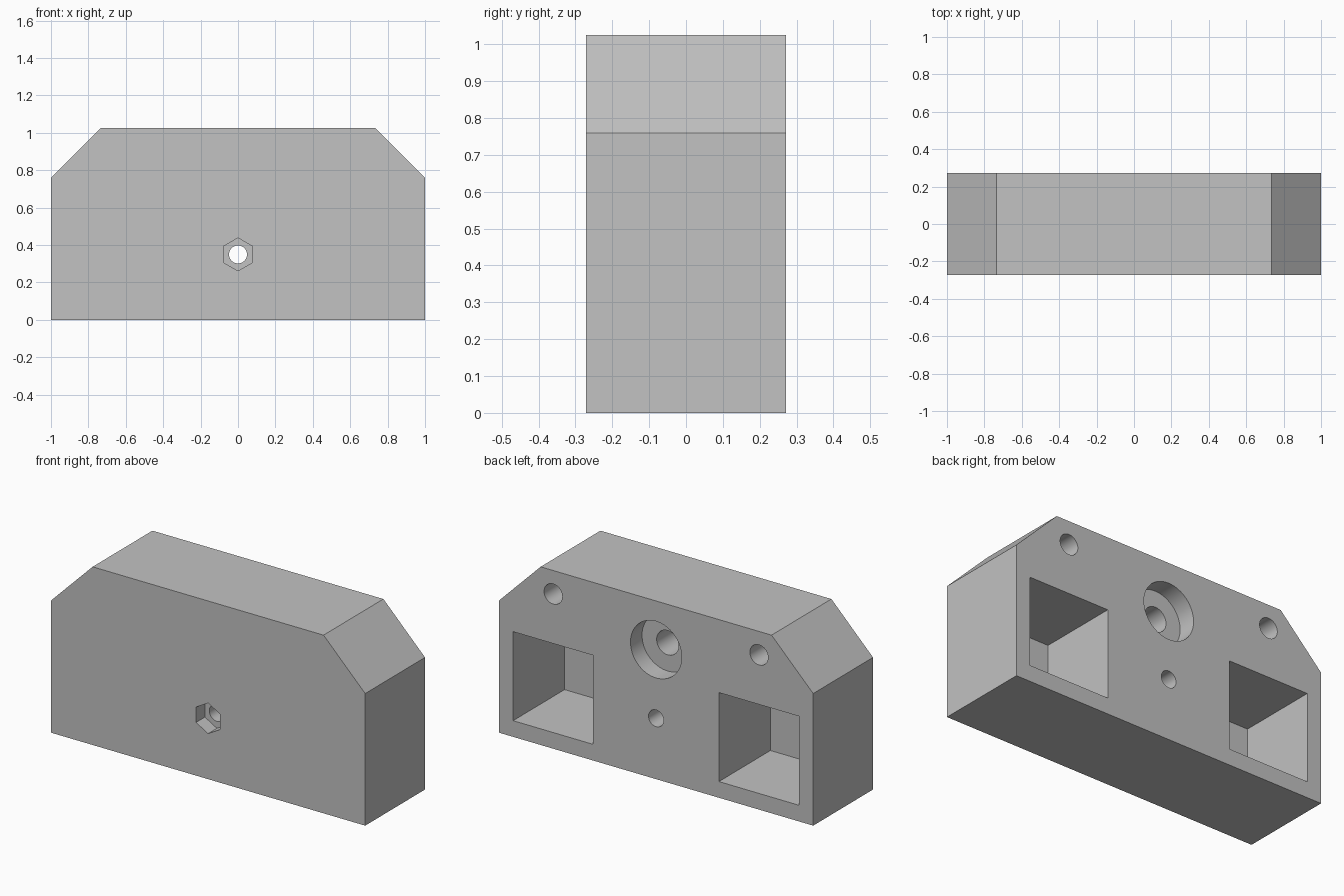
import bpy, bmesh, math
from mathutils import Matrix, Vector

cube = bpy.data.objects.get("Cube")
if cube:
    bpy.data.objects.remove(cube, do_unlink=True)

HALF_DEPTH = 0.272
BACK, FRONT = HALF_DEPTH, -HALF_DEPTH
OVER = 0.05  # how far cutters reach past the surface

grey = bpy.data.materials.new("light grey")
grey.use_nodes = True
colour = (0.54, 0.54, 0.54, 1)
grey.diffuse_color = colour
grey.node_tree.nodes["Principled BSDF"].inputs["Base Color"].default_value = colour


def prism(name, outline, y0, y1):
    """Extrude an (x, z) outline from y0 to y1."""
    bm = bmesh.new()
    face = bm.faces.new([bm.verts.new((x, y0, z)) for x, z in outline])
    extruded = bmesh.ops.extrude_face_region(bm, geom=[face])["geom"]
    verts = [v for v in extruded if isinstance(v, bmesh.types.BMVert)]
    bmesh.ops.translate(bm, verts=verts, vec=(0, y1 - y0, 0))
    bmesh.ops.recalc_face_normals(bm, faces=bm.faces)
    mesh = bpy.data.meshes.new(name)
    bm.to_mesh(mesh)
    bm.free()
    mesh.materials.append(grey)
    obj = bpy.data.objects.new(name, mesh)
    bpy.context.collection.objects.link(obj)
    return obj


def ring(x, z, radius, sides):
    """Regular polygon outline with a corner pointing up."""
    step = math.tau / sides
    return [(x + radius * math.sin(i * step), z + radius * math.cos(i * step))
            for i in range(sides)]


def rectangle(x0, x1, z0, z1):
    return [(x0, z0), (x1, z0), (x1, z1), (x0, z1)]


# Block with two chamfered top corners
half = [(1, 0), (1, 0.76), (0.735, 1.025)]
block = prism("block", half + [(-x, z) for x, z in reversed(half)], FRONT, BACK)


def cut(name, outline, y0, y1):
    cutter = prism(name, outline, y0, y1)
    cutter.hide_render = True
    mod = block.modifiers.new(name, "BOOLEAN")
    mod.operation = "DIFFERENCE"
    mod.solver = "EXACT"
    mod.object = cutter
    bpy.context.view_layer.objects.active = block
    bpy.ops.object.modifier_apply(modifier=mod.name)
    bpy.data.objects.remove(cutter, do_unlink=True)


# Square pockets and screw holes, mirrored on the back
for side in (-1, 1):
    cut("pocket", rectangle(*sorted((side * 0.4, side * 0.91)), 0.093, 0.605),
        BACK - 0.468, BACK + OVER)
    cut("screw_hole", ring(side * 0.655, 0.89, 0.058, 48), BACK - 0.45, BACK + OVER)

# Stepped bore on the back
cut("wide_bore", ring(0, 0.745, 0.163, 64), BACK - 0.105, BACK + OVER)
cut("narrow_bore", ring(0, 0.745, 0.07, 48), BACK - 0.468, BACK)

# Bolt hole right through, with a hexagonal nut recess in front
cut("bolt_hole", ring(0, 0.35, 0.048, 48), FRONT - OVER, BACK + OVER)
cut("nut_recess", ring(0, 0.35, 0.088, 6), FRONT - OVER, FRONT + 0.08)

# Smooth bores, sharp edges
bpy.ops.object.select_all(action="DESELECT")
block.select_set(True)
bpy.context.view_layer.objects.active = block
bpy.ops.object.shade_smooth_by_angle(angle=math.radians(30))
